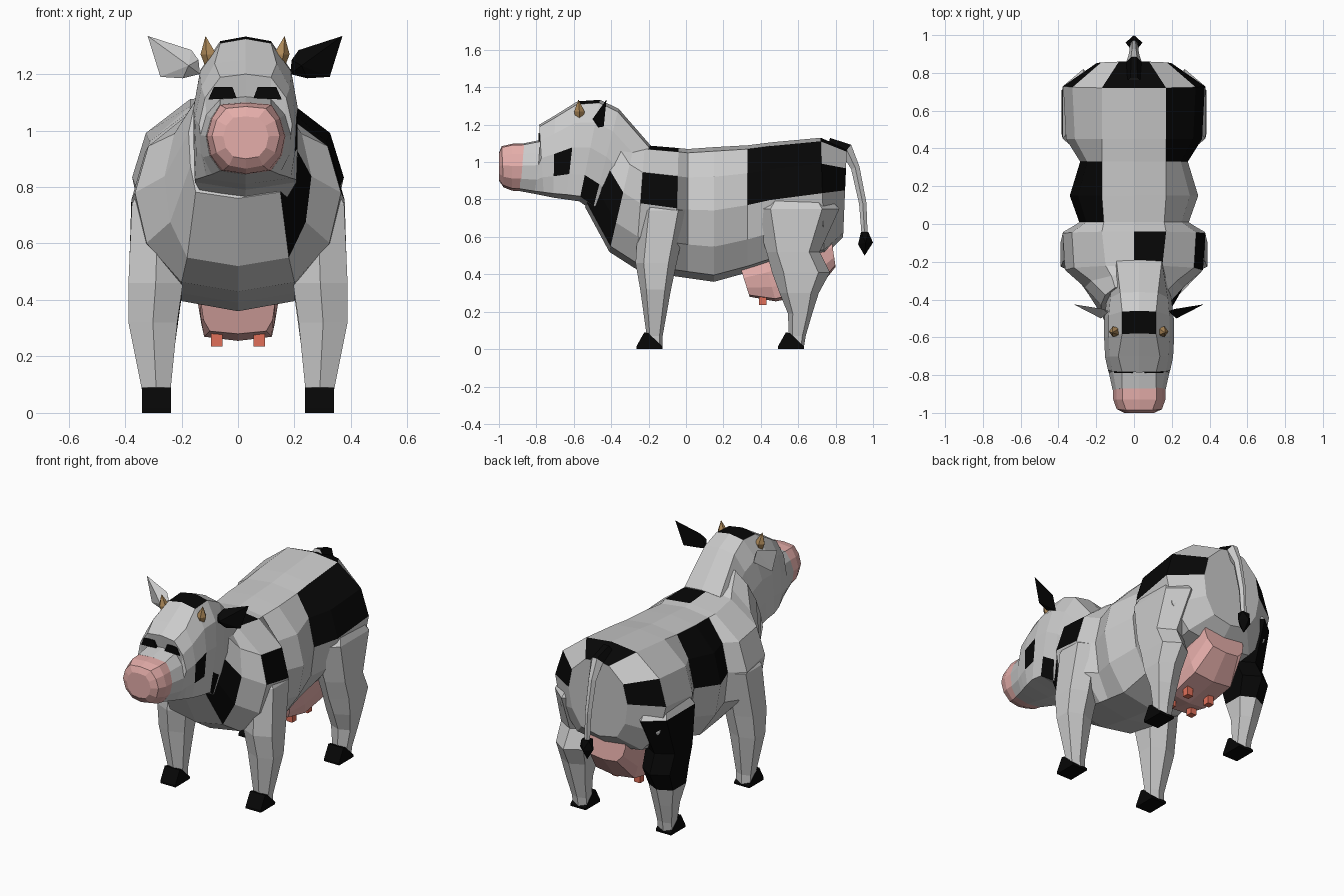
import bpy, bmesh
from mathutils import Vector


def mat(name, rgb):
    m = bpy.data.materials.new(name)
    m.diffuse_color = (*rgb, 1)
    return m


COAT = mat("coat", (0.6, 0.6, 0.6))
BLACK = mat("black", (0.002, 0.002, 0.002))
PINK = mat("pink", (0.78, 0.42, 0.40))
RED = mat("teat_red", (0.75, 0.16, 0.10))
HORN = mat("horn", (0.42, 0.25, 0.10))


def finish(name, bm, mats):
    bmesh.ops.recalc_face_normals(bm, faces=bm.faces)
    me = bpy.data.meshes.new(name)
    bm.to_mesh(me)
    bm.free()
    for m in mats:
        me.materials.append(m)
    ob = bpy.data.objects.new(name, me)
    bpy.context.collection.objects.link(ob)
    return ob


def loft(name, rings, mats, patch=()):
    """Skin closed rings; patch holds (interval, segment) pairs given material 1."""
    bm = bmesh.new()
    vs = [[bm.verts.new(p) for p in r] for r in rings]
    n = len(rings[0])
    for i in range(len(vs) - 1):
        for j in range(n):
            k = (j + 1) % n
            f = bm.faces.new((vs[i][j], vs[i][k], vs[i + 1][k], vs[i + 1][j]))
            f.material_index = int((i, j) in patch)
    bm.faces.new(vs[0])
    bm.faces.new(vs[-1])
    return finish(name, bm, mats)


def hull(name, pts, m):
    bm = bmesh.new()
    for p in pts:
        bm.verts.new(p)
    bmesh.ops.convex_hull(bm, input=bm.verts)
    return finish(name, bm, [m])


def section(yt, zt, yb, zb, wt, wm, wb, cx=0.0):
    """12-sided slanted cross-section from top point to bottom point."""
    half = [(0, 0), (wt, .03), (max(.87 * wm, wt), .22), (wm, .47),
            (.25 * wb + .75 * wm, .74), (wb, .95), (0, 1)]
    pts = [(x, t) for x, t in half] + [(-x, t) for x, t in half[-2:0:-1]]
    return [(cx + x, yt + (yb - yt) * t, zt + (zb - zt) * t) for x, t in pts]


# body with shoulders, waist and chest
body = [section(*r) for r in (
    (.86, 1.07, .84, .60, .08, .20, .12),
    (.72, 1.13, .74, .50, .17, .375, .22),
    (.45, 1.105, .45, .45, .17, .36, .20),
    (.33, 1.09, .33, .41, .17, .285, .19),
    (.15, 1.08, .15, .36, .17, .34, .20),
    (.01, 1.07, .01, .38, .16, .29, .20),
    (-.04, 1.075, -.06, .39, .17, .378, .20),
    (-.22, 1.09, -.27, .43, .15, .365, .20),
    (-.27, 1.12, -.41, .52, .12, .26, .18),
    (-.33, 1.20, -.54, .76, .10, .175, .15))]
loft("body", body, [COAT, BLACK],
     {(0, 0), (0, 11), (0, 2), (0, 9), (1, 1), (1, 2), (2, 1), (2, 2),
      (3, 10), (3, 9), (4, 10), (4, 9), (6, 0), (6, 2), (8, 3), (8, 4)})

# neck and head, slightly off centre
head = [section(*r, .027) for r in (
    (-.19, 1.09, -.40, .66, .12, .155, .09),
    (-.36, 1.285, -.50, .74, .10, .175, .15),
    (-.46, 1.333, -.57, .79, .09, .185, .18),
    (-.58, 1.325, -.64, .80, .09, .185, .18),
    (-.70, 1.25, -.71, .81, .11, .18, .16),
    (-.785, 1.20, -.76, .82, .09, .165, .14),
    (-.77, 1.12, -.81, .83, .09, .16, .12),
    (-.87, 1.10, -.89, .845, .09, .14, .09))]
loft("head", head, [COAT, BLACK], {(2, 0), (2, 11), (3, 3), (1, 4)})

# muzzle
muzzle = [section(*r, .028) for r in (
    (-.865, 1.10, -.885, .845, .09, .14, .09),
    (-.93, 1.098, -.93, .847, .09, .138, .08),
    (-.985, 1.085, -.975, .865, .07, .12, .06),
    (-1.0, 1.05, -1.0, .90, .045, .08, .045))]
loft("muzzle", muzzle, [PINK])

for s, side in ((1, "right"), (-1, "left")):
    def hx(x):
        return .025 + s * x

    # eye patches, ears and horns
    hull("eye_" + side, [(hx(x), y, z) for x, z in
         ((.03, 1.115), (.045, 1.155), (.11, 1.155), (.13, 1.11))
         for y in (-.74, -.788)], BLACK)
    hull("ear_" + side,
         [(hx(x), y, z) for x, y, z in
          ((.16, -.46, 1.20), (.165, -.47, 1.25), (.19, -.45, 1.285),
           (.345, -.425, 1.335), (.30, -.44, 1.19), (.22, -.47, 1.185),
           (.20, -.50, 1.23))], BLACK if s > 0 else COAT)
    hring = [(.022, 0), (.007, .02), (-.018, .013), (-.018, -.013), (.007, -.02)]
    hull("horn_" + side,
         [(hx(.12 + a), -.57 + b, 1.23) for a, b in hring] +
         [(hx(.127 + a * 1.4), -.57 + b * 1.4, 1.27) for a, b in hring] +
         [(hx(.14), -.575, 1.335)], HORN)

    # legs: rings of z, y front, y back, x inner, x outer
    def leg(name, rows, mats, patch=()):
        rings = []
        for z, y0, y1, x0, x1 in rows:
            d, xm = (y1 - y0) * .2, (x0 + x1) / 2
            rings.append([(s * x, y, z) for x, y in
                          ((xm, y0), (x1, y0 + d), (x1, y1 - d),
                           (xm, y1), (x0, y1 - d), (x0, y0 + d))])
        loft(name + side, rings, mats, patch)

    leg("front_leg_", ((.82, -.20, -.06, .20, .33), (.74, -.25, .01, .19, .376),
                       (.46, -.27, -.05, .195, .388), (.32, -.245, -.08, .215, .388),
                       (.07, -.21, -.125, .24, .338), (.01, -.20, -.125, .24, .335)), [COAT])
    leg("back_leg_", ((.86, .46, .72, .18, .33), (.75, .36, .82, .16, .378),
                      (.52, .43, .715, .19, .385), (.41, .46, .77, .20, .385),
                      (.30, .50, .71, .215, .38), (.19, .545, .675, .23, .36),
                      (.07, .55, .64, .24, .338), (.01, .55, .63, .24, .335)), [COAT, BLACK],
        {(i, j) for i in (1, 2, 3) for j in range(6)} if s < 0 else ())

    # hooves
    for name, y in (("front_hoof_", -.265), ("back_hoof_", .492)):
        hull(name + side,
             [(s * x, y + dy, z) for x in (.238, .34) for dy, z in
              ((0, 0), (0, .015), (.042, .09), (.065, .085), (.14, .012), (.138, 0))], BLACK)

    # teats
    for name, y in (("front_teat_", .41), ("back_teat_", .56)):
        hull(name + side,
             [(s * .075 + a, y + b, z) for a in (-.02, .02) for b in (-.02, .02)
              for z in (.235, .31)], RED)

# udder
loft("udder", [section(*r) for r in (
    (.28, .47, .34, .28, .10, .13, .10),
    (.40, .55, .48, .255, .11, .135, .12),
    (.60, .62, .69, .30, .12, .145, .13),
    (.77, .64, .80, .44, .08, .14, .09))], [PINK])

# tail
path = [(.76, 1.09, .045), (.86, 1.065, .04), (.905, .97, .026),
        (.945, .78, .022), (.955, .61, .018)]
rings = []
for i, (y, z, r) in enumerate(path):
    a, b = path[max(i - 1, 0)], path[min(i + 1, len(path) - 1)]
    t = Vector((0, b[0] - a[0], b[1] - a[1])).normalized()
    n = t.cross(Vector((1, 0, 0)))
    c = Vector((0, y, z))
    rings.append([tuple(c + Vector((r * u, 0, 0)) + n * r * v)
                  for u, v in ((1, 0), (.4, .9), (-.4, .9), (-1, 0), (-.4, -.9), (.4, -.9))])
loft("tail", rings, [COAT, BLACK], {(0, j) for j in range(6)})
hull("tail_tuft", [(x, y, z) for x in (-.025, .025)
                   for y, z in ((.935, .625), (.975, .625))] +
     [(-.045, .96, .57), (.045, .96, .57), (0, .92, .56), (0, 1.0, .57), (0, .955, .50)], BLACK)
